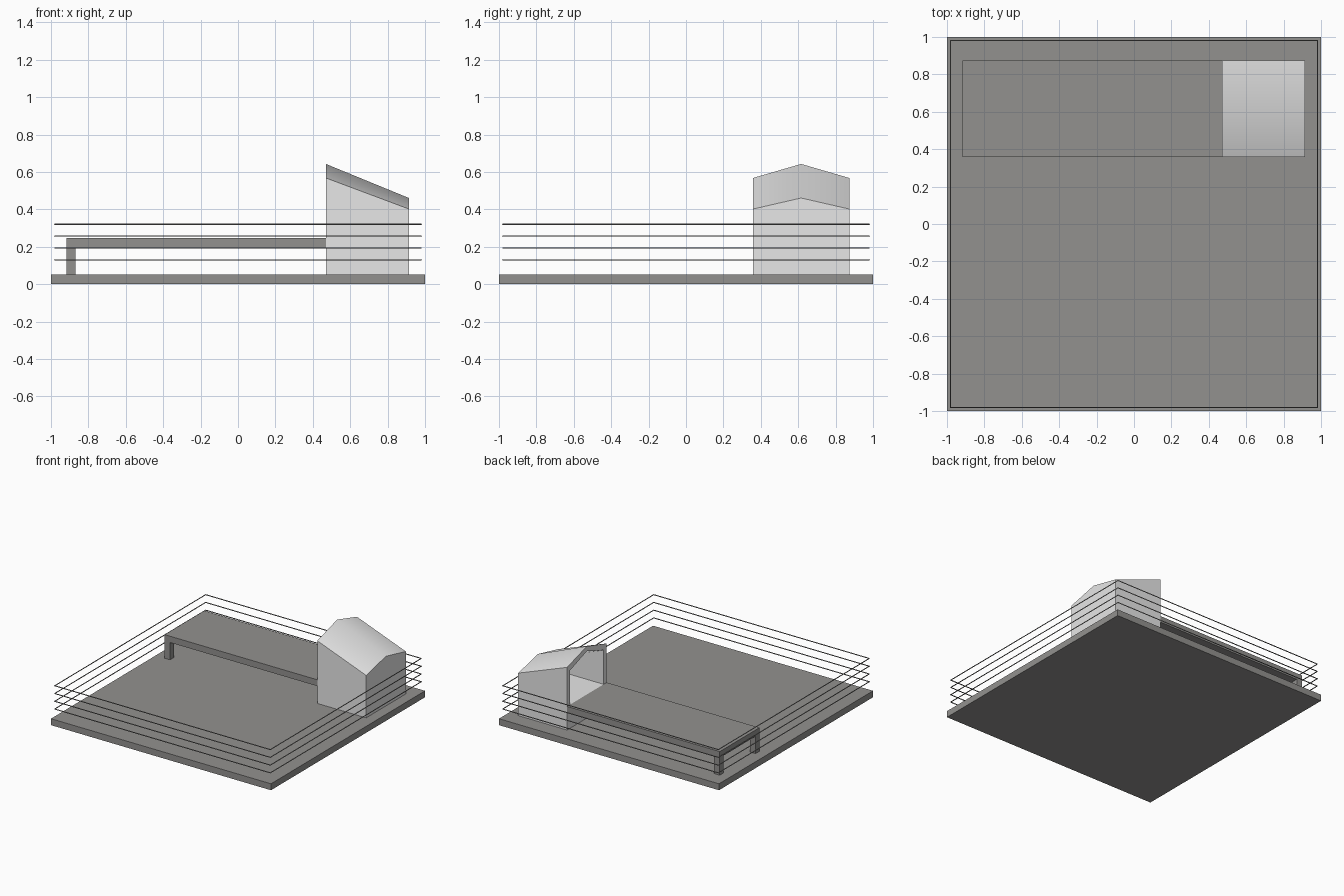
import bpy, bmesh
from mathutils import Vector

if "Cube" in bpy.data.objects:
    bpy.data.objects.remove(bpy.data.objects["Cube"])


def material(name, rgb):
    m = bpy.data.materials.new(name)
    m.diffuse_color = (*rgb, 1)
    m.use_nodes = True
    m.node_tree.nodes["Principled BSDF"].inputs["Base Color"].default_value = m.diffuse_color
    return m


GREY = material("warm grey", (0.29, 0.285, 0.275))
PALE = material("pale grey", (0.8, 0.8, 0.8))


def add_mesh(name, bm, mat):
    bmesh.ops.recalc_face_normals(bm, faces=bm.faces)
    me = bpy.data.meshes.new(name)
    bm.to_mesh(me)
    bm.free()
    me.materials.append(mat)
    ob = bpy.data.objects.new(name, me)
    bpy.context.collection.objects.link(ob)
    return ob


def box(name, lo, hi, mat):
    bm = bmesh.new()
    bmesh.ops.create_cube(bm, size=1)
    lo, hi = Vector(lo), Vector(hi)
    for v in bm.verts:
        v.co = (lo + hi) / 2 + v.co * (hi - lo)
    return add_mesh(name, bm, mat)


BASE_TOP = 0.053
Y0, Y1 = 0.358, 0.873
X0, X1, X2 = -0.918, 0.47, 0.914
DECK_LOW, DECK_TOP = 0.195, 0.247

# square base slab
box("base", (-1, -1, 0), (1, 1, BASE_TOP), GREY)

# raised walkway and its two end legs
box("walkway", (X0, Y0, DECK_LOW), (X1, Y1, DECK_TOP), GREY)
for name, y in (("front_leg", Y0), ("back_leg", Y1 - 0.05)):
    box(name, (X0, y, BASE_TOP), (X0 + 0.05, y + 0.05, DECK_LOW), GREY)

# four square wire loops around the edge
R = 0.98
for i in range(4):
    cu = bpy.data.curves.new("wire_%d" % (i + 1), 'CURVE')
    cu.dimensions = '3D'
    cu.bevel_depth = 0.004
    cu.bevel_resolution = 1
    sp = cu.splines.new('POLY')
    sp.points.add(3)
    for p, (x, y) in zip(sp.points, ((-R, -R), (R, -R), (R, R), (-R, R))):
        p.co = (x, y, 0.13 + i * 0.0637, 1)
    sp.use_cyclic_u = True
    cu.materials.append(GREY)
    bpy.context.collection.objects.link(bpy.data.objects.new(cu.name, cu))


# hood: sloping gabled block with a pocket open towards the walkway
def ring(bm, x, inset, floor):
    t = (x - X1) / (X2 - X1)
    eave = 0.568 + (0.402 - 0.568) * t - inset
    ridge = 0.643 + (0.461 - 0.643) * t - inset
    a, b = Y0 + inset, Y1 - inset
    return [bm.verts.new((x, y, z)) for y, z in (
        (a, floor), (b, floor), (b, eave), ((a + b) / 2, ridge), (a, eave))]


bm = bmesh.new()
wall = 0.04
rings = [ring(bm, X2, 0, BASE_TOP), ring(bm, X1, 0, BASE_TOP),
         ring(bm, X1, wall, DECK_TOP), ring(bm, X2 - wall, wall, DECK_TOP)]
for p, q in zip(rings, rings[1:]):
    for i in range(5):
        j = (i + 1) % 5
        bm.faces.new((p[i], p[j], q[j], q[i]))
bm.faces.new(rings[0])
bm.faces.new(rings[-1])
hood = add_mesh("hood", bm, PALE)
bpy.context.view_layer.objects.active = hood
hood.select_set(True)
bpy.ops.object.shade_smooth_by_angle(angle=0.75)
